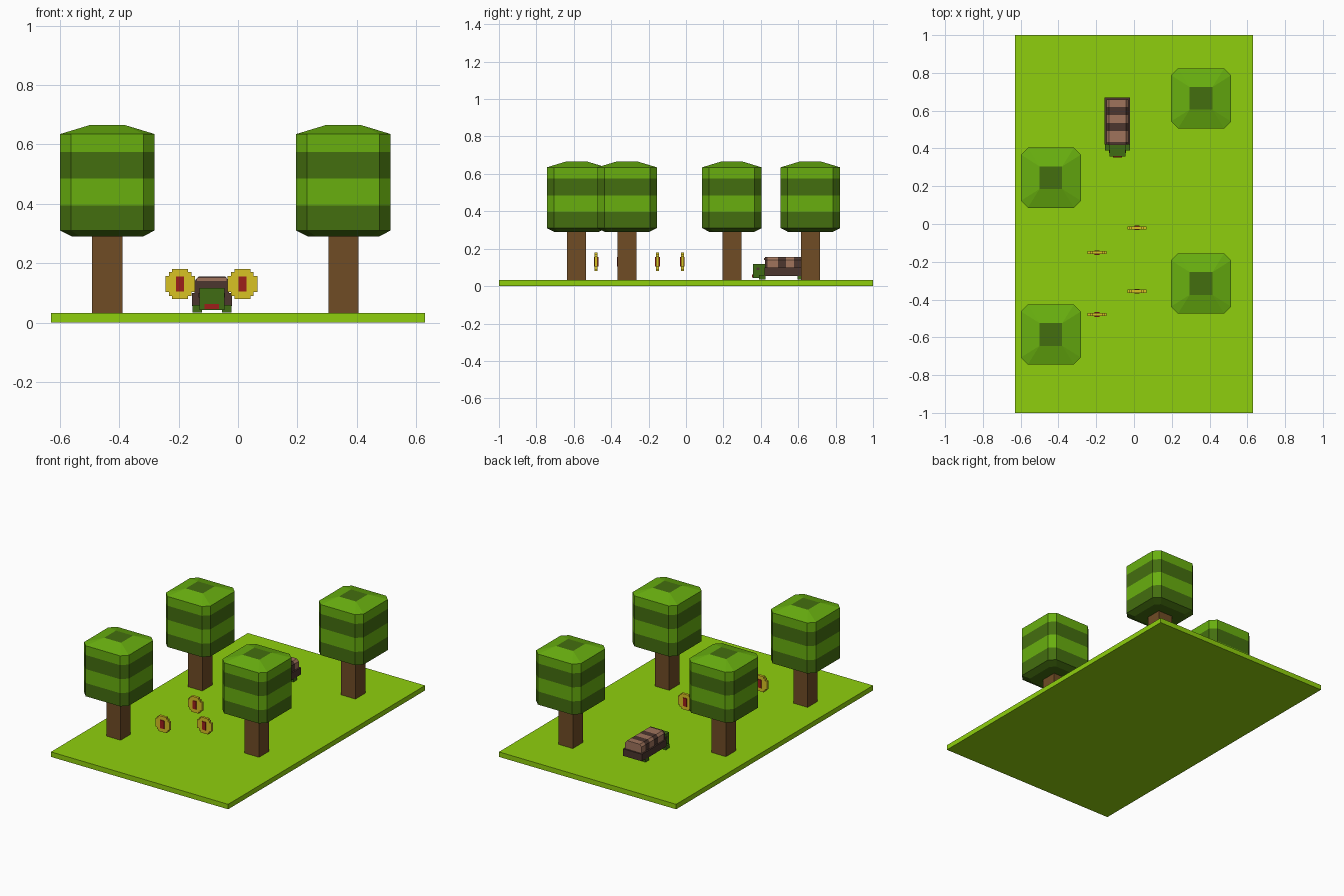
import bpy, bmesh

if "Cube" in bpy.data.objects:
    bpy.data.objects.remove(bpy.data.objects["Cube"])


def mat(name, r, g, b):
    lin = [((c / 255 + 0.055) / 1.055) ** 2.4 if c > 10 else c / 255 / 12.92 for c in (r, g, b)]
    m = bpy.data.materials.new(name)
    m.diffuse_color = (*lin, 1)
    m.use_nodes = True
    m.node_tree.nodes["Principled BSDF"].inputs["Base Color"].default_value = m.diffuse_color
    return m


GRASS = mat("grass green", 143, 207, 13)
LEAF = mat("leaf green", 104, 175, 15)
DARK_LEAF = mat("dark leaf green", 68, 110, 15)
BARK = mat("bark brown", 112, 76, 37)
GOLD = mat("gold", 216, 194, 36)
RED = mat("dark red", 158, 30, 26)
TAN = mat("shell tan", 160, 116, 92)
DARK_BROWN = mat("shell dark brown", 76, 54, 46)
SKIN = mat("skin green", 64, 108, 20)


def finish(name, bm, mats, loc=(0, 0, 0)):
    bmesh.ops.remove_doubles(bm, verts=bm.verts, dist=1e-5)
    bmesh.ops.recalc_face_normals(bm, faces=bm.faces)
    me = bpy.data.meshes.new(name)
    bm.to_mesh(me)
    bm.free()
    for m in mats:
        me.materials.append(m)
    ob = bpy.data.objects.new(name, me)
    ob.location = loc
    bpy.context.collection.objects.link(ob)
    return ob


def loft(name, rings, mats, band_mats, loc=(0, 0, 0)):
    """Skin equal-length point rings; band_mats = bottom cap, each band, top cap."""
    bm = bmesh.new()
    vs = [[bm.verts.new(p) for p in r] for r in rings]
    n = len(vs[0])
    bm.faces.new(vs[0]).material_index = band_mats[0]
    for k, (a, b) in enumerate(zip(vs, vs[1:])):
        for i in range(n):
            j = (i + 1) % n
            bm.faces.new((a[i], a[j], b[j], b[i])).material_index = band_mats[k + 1]
    bm.faces.new(vs[-1]).material_index = band_mats[-1]
    return finish(name, bm, mats, loc)


def box(name, x, y, z, m, loc=(0, 0, 0)):
    rings = [[(x[0], y[0], h), (x[1], y[0], h), (x[1], y[1], h), (x[0], y[1], h)] for h in z]
    return loft(name, rings, [m], [0, 0, 0], loc)


def copy(ob, name, loc):
    c = ob.copy()
    c.name = name
    c.location = loc
    bpy.context.collection.objects.link(c)


# Ground slab
box("ground_slab", (-.63, .63), (-1, 1), (0, .032), GRASS)


# Trees: square trunk, banded crown with cut corners
def cut_square(h, c, z):
    k = h - c
    return [(-k, -h, z), (k, -h, z), (h, -k, z), (h, k, z),
            (k, h, z), (-k, h, z), (-h, k, z), (-h, -k, z)]


crown_rings = [cut_square(*r) for r in (
    (.12, .028, .29), (.159, .037, .31), (.159, .037, .395), (.159, .037, .485),
    (.159, .037, .575), (.159, .037, .635), (.06, 0, .665))]
spots = [(-.44, .245, 0), (.355, .665, 0), (.355, -.315, 0), (-.44, -.585, 0)]
trunk = box("tree_trunk", (-.051, .051), (-.051, .051), (.03, .295), BARK, spots[0])
crown = loft("tree_crown", crown_rings, [LEAF, DARK_LEAF], [1, 1, 1, 0, 1, 0, 0, 1], spots[0])
for p in spots[1:]:
    copy(trunk, "tree_trunk", p)
    copy(crown, "tree_crown", p)

# Coins: stepped disc with a plain raised bar on both faces
quarter = [(.05, 0), (.05, .027), (.038, .027), (.038, .04), (.027, .04), (.027, .05)]
half = quarter[1:] + [(-x, z) for x, z in reversed(quarter[1:])]
outline = half + [(-x, -z) for x, z in half]
coin_spots = [(.015, -.02, .13), (-.195, -.152, .13), (.015, -.356, .13), (-.195, -.48, .13)]
coin = loft("coin", [[(x, y, z) for x, z in outline] for y in (-.008, .008)],
            [GOLD], [0, 0, 0], coin_spots[0])
bar = box("coin_bar", (-.013, .013), (-.013, .013), (-.026, .026), RED, coin_spots[0])
for p in coin_spots[1:]:
    copy(coin, "coin", p)
    copy(bar, "coin_bar", p)

# Creature: dark lower body, striped upper shell
CX = -.088
box("shell_base", (-.067, .067), (.42, .67), (.055, .1), DARK_BROWN, (CX, 0, 0))
section = [(-.058, .1), (.058, .1), (.058, .14), (.045, .155), (-.045, .155), (-.058, .14)]
stripes = (.422, .435, .492, .534, .577, .62, .66)
loft("striped_shell", [[(x, y, z) for x, z in section] for y in stripes],
     [TAN, DARK_BROWN], [1, 1, 0, 1, 0, 1, 0, 0], (CX, 0, 0))
box("shell_front_rim", (-.05, .05), (.418, .423), (.14, .15), TAN, (CX, 0, 0))

# Head with mouth and eyes
box("head", (-.042, .042), (.357, .425), (.043, .117), SKIN, (CX, 0, 0))
box("mouth", (-.024, .024), (.353, .36), (.045, .062), RED, (CX, 0, 0))
for s in (-1, 1):
    box("eye", (s * .042 - .003, s * .042 + .003), (.376, .392), (.085, .1), DARK_BROWN, (CX, 0, 0))
    # Feet
    for y in (.39, .595):
        box("foot", (s * .05 - .016, s * .05 + .016), (y, y + .035), (.034, .06), SKIN, (CX, 0, 0))
